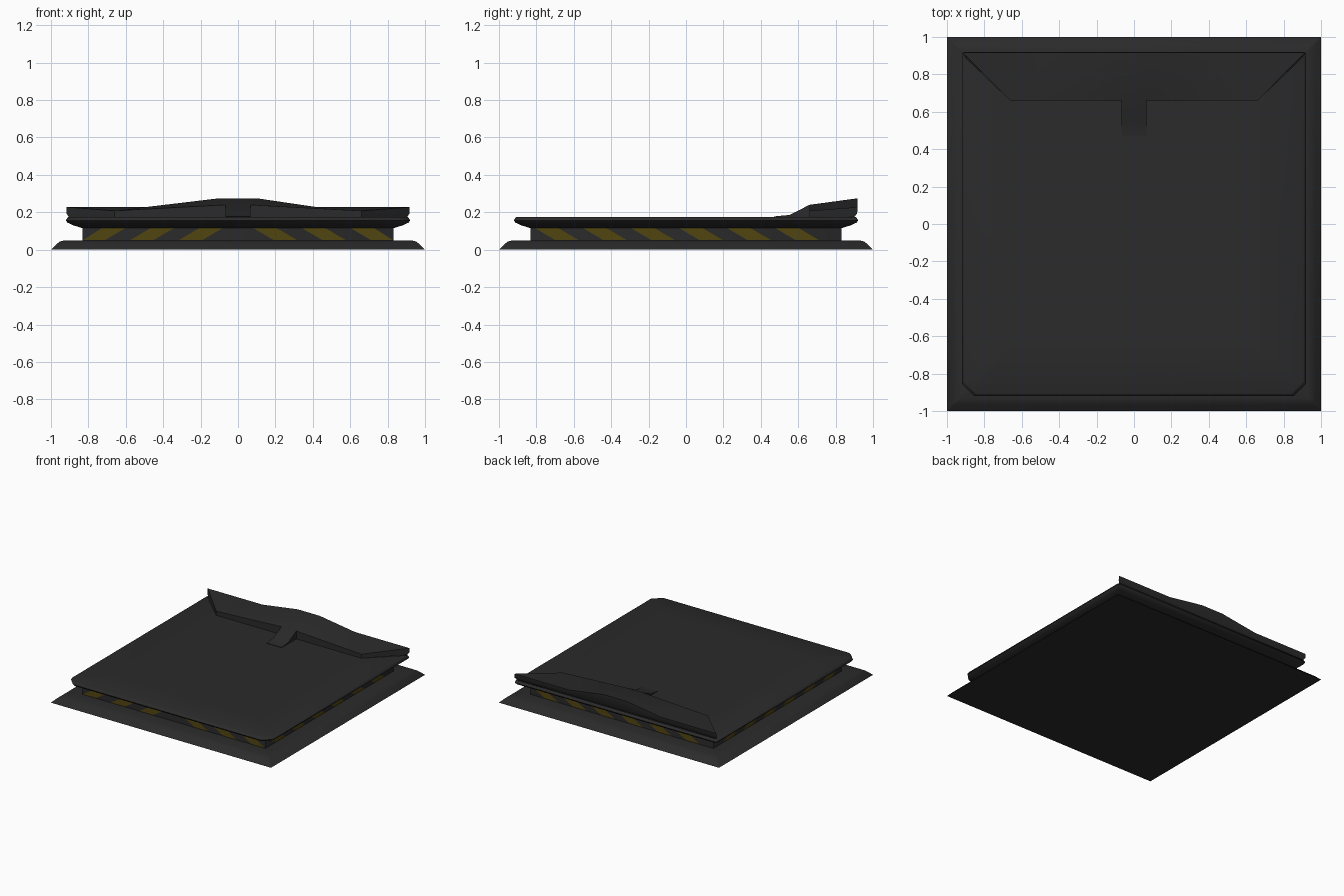
import bpy, bmesh, math
from mathutils import Vector, Matrix

if "Cube" in bpy.data.objects:
    bpy.data.objects.remove(bpy.data.objects["Cube"])


def make_material(name, rgb):
    m = bpy.data.materials.new(name)
    m.diffuse_color = (*rgb, 1)
    m.use_nodes = True
    m.node_tree.nodes["Principled BSDF"].inputs["Base Color"].default_value = m.diffuse_color
    return m


GREY = make_material("dark grey", (0.0235, 0.0235, 0.0235))
YELLOW = make_material("dull yellow", (0.083, 0.06, 0.005))


def finish(bm, name, mat, angle=0, fix=True):
    if fix:
        bmesh.ops.remove_doubles(bm, verts=bm.verts, dist=0.0002)
        bmesh.ops.recalc_face_normals(bm, faces=bm.faces)
    me = bpy.data.meshes.new(name)
    bm.to_mesh(me)
    bm.free()
    me.materials.append(mat)
    ob = bpy.data.objects.new(name, me)
    bpy.context.collection.objects.link(ob)
    if angle:
        bpy.ops.object.select_all(action='DESELECT')
        ob.select_set(True)
        bpy.context.view_layer.objects.active = ob
        bpy.ops.object.shade_smooth_by_angle(angle=math.radians(angle))
    return ob


def poly(bm, pts):
    return bm.faces.new([bm.verts.new(p) for p in pts])


def bridge(bm, rings, closed=True):
    """Quads between successive outlines of equal point count."""
    for a, b in zip(rings, rings[1:]):
        n = len(a)
        for i in range(n if closed else n - 1):
            j = (i + 1) % n
            poly(bm, (a[i], a[j], b[j], b[i]))


def outline(h, z, f=0.0, b=0.0):
    """Square with front chamfers f and back chamfers b (8 points)."""
    return [(-h + f, -h, z), (h - f, -h, z), (h, -h + f, z), (h, h - b, z),
            (h - b, h, z), (-h + b, h, z), (-h, h - b, z), (-h, -h + f, z)]


F, B, TOP = 0.065, 0.012, 0.175

# Main shell: plinth, recessed band and flared tray as one outer skin
bm = bmesh.new()
S = 0.001
rings = [outline(h, z, S, S) for h, z in
         [(0.9, 0), (1, 0), (0.97, 0.03), (0.953, 0.043), (0.93, 0.05),
          (0.832, 0.05), (0.832, 0.115)]]
rings += [outline(h, z, F, B) for h, z in
          [(0.885, 0.132), (0.912, 0.145), (0.92, 0.157), (0.912, 0.172)]]
rim = outline(0.905, TOP, F, B)
rings.append(rim)
bridge(bm, rings)
poly(bm, rings[0])
# Tray top, open where the lip and tab stand
q = 0.66
c = [(-q, -q, TOP), (q, -q, TOP), (q, q, TOP), (-q, q, TOP)]
poly(bm, (rim[0], rim[1], c[1], c[0]))
poly(bm, (rim[1], rim[2], c[1]))
poly(bm, (rim[2], rim[3], c[2], c[1]))
poly(bm, (rim[7], rim[0], c[0]))
poly(bm, (rim[6], rim[7], c[0], c[3]))
t = 0.068
poly(bm, c[:3] + [(t, q, TOP), (t, 0.47, TOP), (-t, 0.47, TOP), (-t, q, TOP), c[3]])
finish(bm, "pad_shell", GREY, 50)

# Raised back lip: open-bottomed cross-sections along x, inner wall at y = 0.66
sections = []
for x, zt, xi, zi in [(-0.918, 0.228, -q, 0.208), (-0.42, 0.228, -q, 0.208),
                      (-0.1, 0.275, -t, 0.24), (0.1, 0.275, t, 0.24),
                      (0.42, 0.228, q, 0.208), (0.918, 0.228, q, 0.208)]:
    xg = x * 0.985
    sections.append([(xi, q, TOP), (xi, q, zi), (x, 0.918, zt), (x, 0.915, 0.195),
                     (xg, 0.9, TOP)])
bm = bmesh.new()
# the inner wall behind the tab is left out, as the tab runs into it
bridge(bm, sections[:3], False)
bridge(bm, [s[1:] for s in sections[2:4]], False)
bridge(bm, sections[3:], False)
poly(bm, sections[0])
poly(bm, sections[-1])
# Central ramp tab
profile = [(0.47, TOP), (0.47, 0.178), (0.555, 0.186), (q, 0.24), (q, TOP)]
sides = [[(s * t, y, z) for y, z in profile] for s in (-1, 1)]
bridge(bm, [s[:4] for s in sides], False)
poly(bm, sides[0])
poly(bm, sides[1])
finish(bm, "back_lip", GREY, 35)

# Slanted warning stripes, as thin painted faces on each side of the band
Z0, Z1, LIM = 0.052, 0.117, 0.828


def clamp(v):
    return max(-LIM, min(LIM, v))


def stripes(name, turns, spans):
    bm = bmesh.new()
    rot = Matrix.Rotation(turns * math.pi / 2, 4, 'Z')
    for low, top, w in spans:
        pts = [(low, Z0), (low + w, Z0), (top + w, Z1), (top, Z1)]
        poly(bm, [rot @ Vector((clamp(u), -0.8345, z)) for u, z in pts])
    finish(bm, name, YELLOW, fix=False)


front = []
for k in range(3):
    a = 0.08 + 0.26 * k
    front.append((a + 0.11, a, 0.125))
    front.append((-a - 0.235, -a - 0.125, 0.125))
right = [(-0.70 + 0.257 * k, -0.81 + 0.257 * k, 0.125) for k in range(6)]
left = [(-l - w, -t - w, w) for l, t, w in right]
stripes("front_stripes", 0, front)
stripes("right_stripes", 1, right)
stripes("back_stripes", 2, right)
stripes("left_stripes", 3, left)
